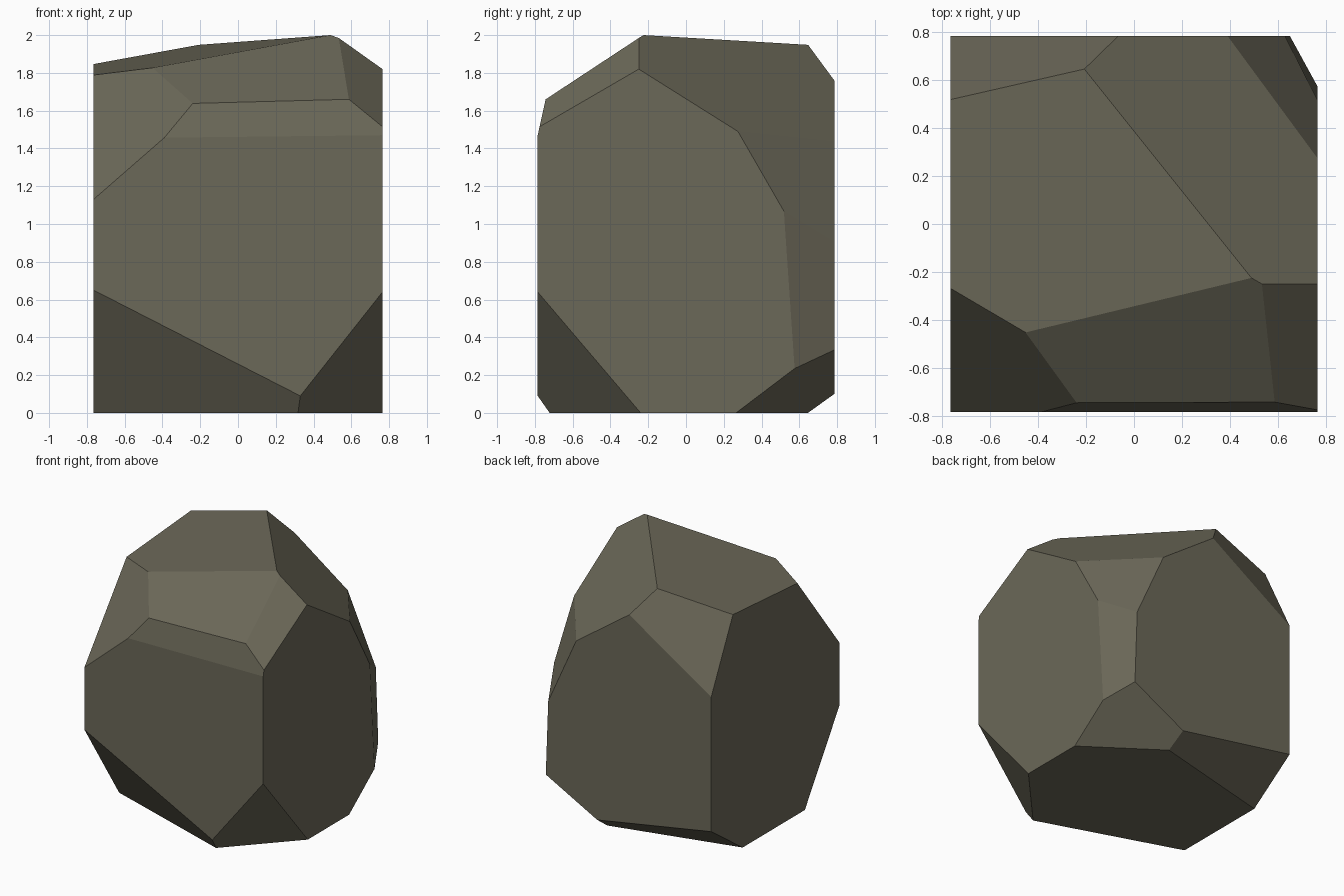
import bpy, bmesh
from mathutils import Vector

if "Cube" in bpy.data.objects:
    bpy.data.objects.remove(bpy.data.objects["Cube"])

HX, HY, H = 0.765, 0.785, 2.0   # half width, half depth, height

# Each chipped facet is a plane through three points
FACETS = [
    ((-.20, .65, 1.95), (.49, -.225, 2.0), (-.445, -.455, 1.828)),     # top left
    ((.49, -.225, 2.0), (HX, -.25, 1.82), (HX, .275, 1.49)),           # top back right
    ((-HX, .52, 1.845), (-HX, HY, 1.31), (-.065, HY, 1.76)),           # top back left corner
    ((.49, -.225, 2.0), (.58, -.743, 1.66), (-.245, -.743, 1.64)),     # top front
    ((-.39, -HY, 1.457), (HX, -HY, 1.47), (.58, -.743, 1.66)),         # front brow
    ((.53, -.245, 1.99), (HX, -.25, 1.82), (HX, -.775, 1.515)),        # top front right
    ((-HX, -.27, 1.787), (-HX, -HY, 1.13), (-.39, -HY, 1.457)),        # top front left corner
    ((HX, -HY, .64), (HX, -.24, 0), (.33, -HY, .09)),                  # bottom front right
    ((-HX, -HY, .65), (-HX, -.36, 0), (.33, -HY, .09)),                # bottom front left
    ((HX, .275, 1.49), (.39, HY, 1.436), (HX, .517, 1.07)),            # upper back right
    ((HX, .518, 1.07), (HX, .575, .235), (.65, HY, .333)),             # back right edge
    ((HX, .575, .235), (HX, .265, 0), (.21, HY, .10)),                 # bottom back right
    ((-HX, HY, .27), (-HX, .40, 0), (.21, HY, .10)),                   # bottom back left
]


def chip(bm, pts, centre=Vector((0, 0, 1))):
    """Slice off everything outside the plane and cap the cut."""
    a, b, c = map(Vector, pts)
    n = (b - a).cross(c - a).normalized()
    if n.dot(centre - a) > 0:
        n = -n
    bmesh.ops.bisect_plane(bm, geom=bm.verts[:] + bm.edges[:] + bm.faces[:], dist=1e-5,
                           plane_co=a, plane_no=n, clear_outer=True)
    rim = [e for e in bm.edges if e.is_boundary]
    if rim:
        bmesh.ops.contextual_create(bm, geom=rim)


# Block of stone, then chip every facet
bm = bmesh.new()
bmesh.ops.create_cube(bm, size=1)
for v in bm.verts:
    v.co = Vector((v.co.x * 2 * HX, v.co.y * 2 * HY, (v.co.z + .5) * (H + .2)))
for v in bm.verts:
    v.co.z = max(v.co.z, 0)
for pts in FACETS:
    chip(bm, pts)
bmesh.ops.recalc_face_normals(bm, faces=bm.faces[:])

mesh = bpy.data.meshes.new("boulder")
bm.to_mesh(mesh)
bm.free()
stone = bpy.data.materials.new("olive grey stone")
stone.diffuse_color = (.147, .138, .098, 1)
stone.use_nodes = True
stone.node_tree.nodes["Principled BSDF"].inputs["Base Color"].default_value = stone.diffuse_color
mesh.materials.append(stone)
bpy.context.collection.objects.link(bpy.data.objects.new("boulder", mesh))
